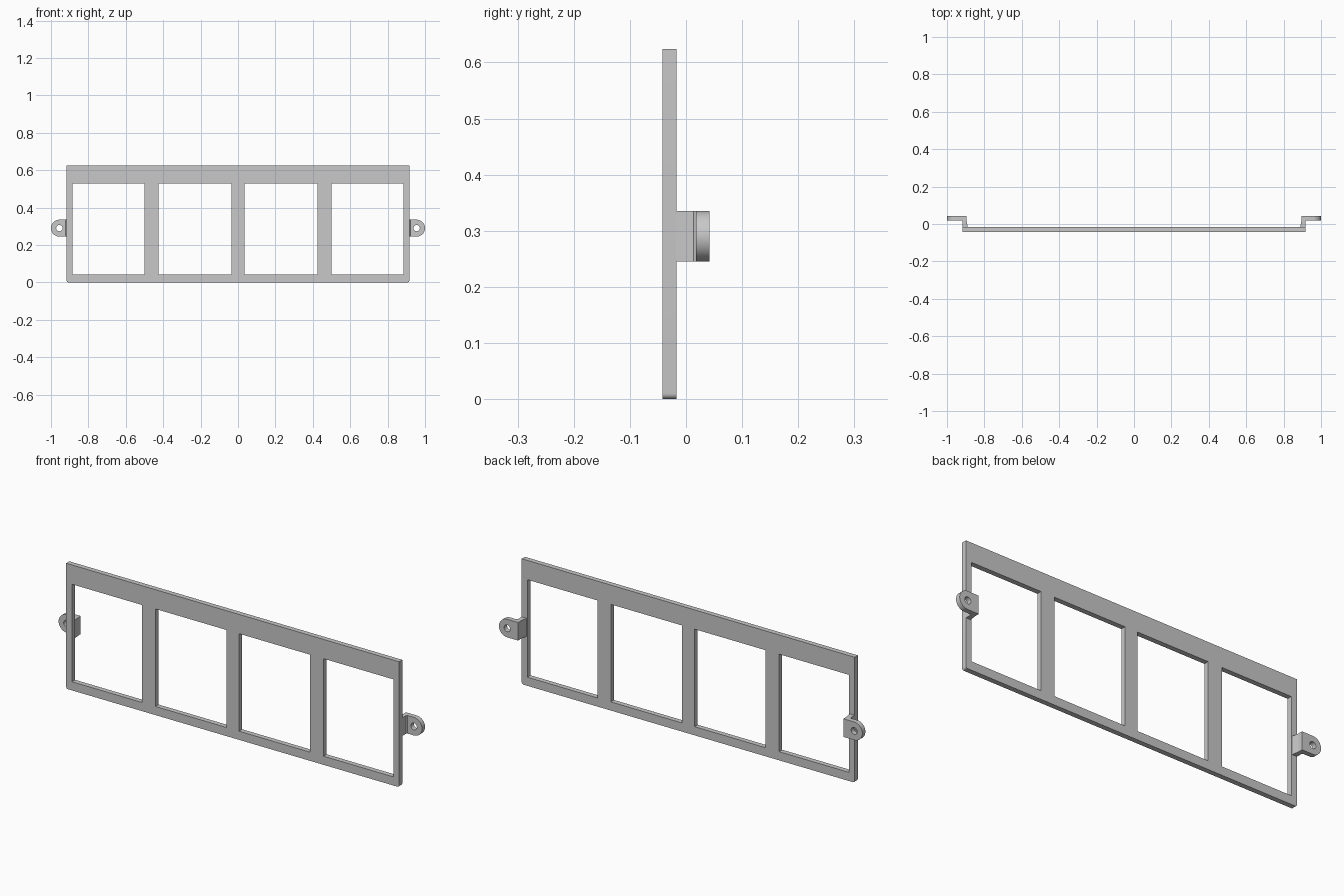
import bpy, bmesh
from math import sin, cos, pi, radians

if "Cube" in bpy.data.objects:
    bpy.data.objects.remove(bpy.data.objects["Cube"], do_unlink=True)

GREY = (0.58, 0.58, 0.58, 1.0)
mat = bpy.data.materials.new("light grey")
mat.use_nodes = True
mat.diffuse_color = GREY
mat.node_tree.nodes["Principled BSDF"].inputs["Base Color"].default_value = GREY


def arc(cx, cz, r, start, end, steps):
    """Points along an arc, angles in degrees."""
    angles = [radians(start + (end - start) * i / steps) for i in range(steps + 1)]
    return [(cx + r * cos(a), cz + r * sin(a)) for a in angles]


def rectangle(x0, x1, z0, z1):
    return [(x0, z0), (x1, z0), (x1, z1), (x0, z1)]


def finish(name, mesh):
    obj = bpy.data.objects.new(name, mesh)
    bpy.context.collection.objects.link(obj)
    mesh.materials.clear()
    mesh.materials.append(mat)
    bpy.ops.object.select_all(action="DESELECT")
    obj.select_set(True)
    bpy.context.view_layer.objects.active = obj
    bpy.ops.object.shade_smooth_by_angle(angle=radians(30))


def plate(name, loops, y0, y1):
    """Flat plate facing -y; the first loop is the outline, the rest are holes."""
    curve = bpy.data.curves.new(name + " outline", "CURVE")
    curve.dimensions = "2D"
    curve.fill_mode = "BOTH"
    curve.extrude = (y1 - y0) / 2
    for loop in loops:
        spline = curve.splines.new("POLY")
        spline.points.add(len(loop) - 1)
        for point, (x, z) in zip(spline.points, loop):
            point.co = (x, z, 0, 1)
        spline.use_cyclic_u = True
    temp = bpy.data.objects.new(name + " outline", curve)
    bpy.context.collection.objects.link(temp)
    bpy.context.view_layer.update()
    mesh = bpy.data.meshes.new_from_object(
        temp.evaluated_get(bpy.context.evaluated_depsgraph_get()))
    bpy.data.objects.remove(temp, do_unlink=True)
    bpy.data.curves.remove(curve)

    bm = bmesh.new()
    bm.from_mesh(mesh)
    for v in bm.verts:
        x, z, depth = v.co
        v.co = (x, (y0 + y1) / 2 - depth, z)
    bmesh.ops.remove_doubles(bm, verts=bm.verts, dist=1e-5)
    bmesh.ops.recalc_face_normals(bm, faces=bm.faces)
    bm.to_mesh(mesh)
    bm.free()
    finish(name, mesh)


def prism(name, profile, z0, z1):
    """Solid with an x-y profile, extruded upward."""
    mesh = bpy.data.meshes.new(name)
    bm = bmesh.new()
    base = bm.faces.new([bm.verts.new((x, y, z0)) for x, y in profile])
    top = bmesh.ops.extrude_face_region(bm, geom=[base])["geom"]
    bmesh.ops.translate(bm, vec=(0, 0, z1 - z0),
                        verts=[g for g in top if isinstance(g, bmesh.types.BMVert)])
    bmesh.ops.recalc_face_normals(bm, faces=bm.faces)
    bm.to_mesh(mesh)
    bm.free()
    finish(name, mesh)


# Frame with four windows, bottom corners rounded
W, H, R = 0.916, 0.624, 0.01
BACK = -0.017
outline = (arc(-W + R, R, R, 180, 270, 6) + arc(W - R, R, R, 270, 360, 6)
           + [(W, H), (-W, H)])
spans = [(0.035, 0.425), (0.5, 0.885)]
windows = [rectangle(*sorted((s * a, s * b)), 0.043, 0.528)
           for s in (-1, 1) for a, b in spans]
plate("window_frame", [outline] + windows, -0.042, BACK)

# Side brackets: a web behind the frame edge and a rounded tab with a screw hole
MID, TAB_R, TAB_FRONT, TAB_IN = 0.29, 0.045, 0.018, 0.895
for side, s in (("left", 1), ("right", -1)):
    web = [(0.889, BACK), (0.916, BACK), (0.916, 0.013), (0.921, TAB_FRONT),
           (TAB_IN, TAB_FRONT)]
    prism(side + "_bracket_web", [(s * x, y) for x, y in web],
          MID - TAB_R, MID + TAB_R)
    tab = [(TAB_IN, MID - TAB_R)] + arc(1 - TAB_R, MID, TAB_R, -90, 90, 24)
    tab.append((TAB_IN, MID + TAB_R))
    hole = arc(1 - TAB_R, MID, 0.017, 0, 345, 23)
    plate(side + "_bracket_tab",
          [[(s * x, z) for x, z in loop] for loop in (tab, hole)],
          TAB_FRONT, 0.042)
